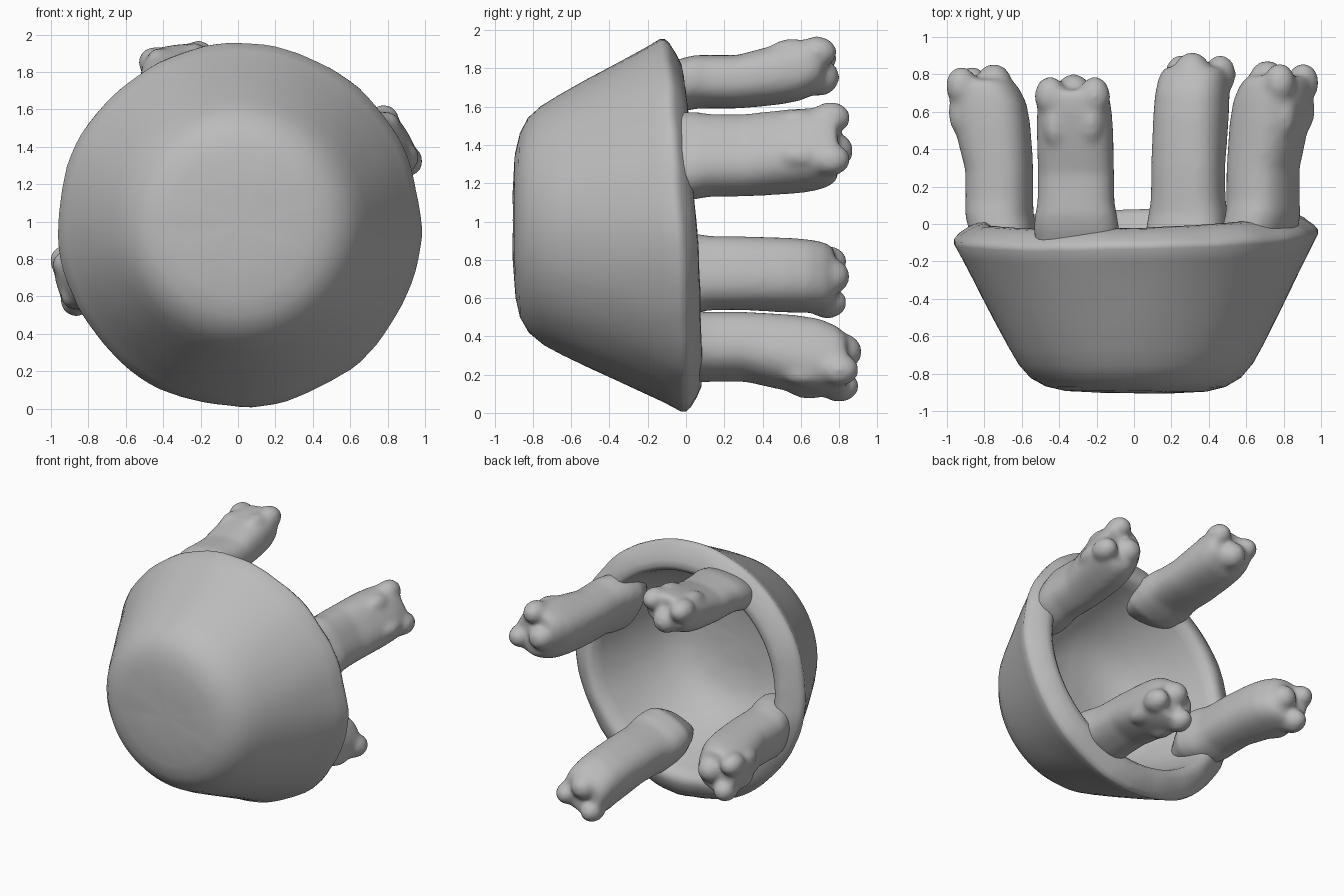
import bpy, bmesh, math
from mathutils import Vector, noise

if "Cube" in bpy.data.objects:
    bpy.data.objects.remove(bpy.data.objects["Cube"])

clay = bpy.data.materials.new("grey clay")
clay.diffuse_color = (0.5, 0.5, 0.5, 1)
clay.use_nodes = True
clay.node_tree.nodes["Principled BSDF"].inputs["Base Color"].default_value = clay.diffuse_color
CX, CZ = 0.01, 0.98


def finish(bm, name):
    bmesh.ops.recalc_face_normals(bm, faces=bm.faces)
    mesh = bpy.data.meshes.new(name)
    bm.to_mesh(mesh)
    bm.free()
    mesh.materials.append(clay)
    for p in mesh.polygons:
        p.use_smooth = True
    obj = bpy.data.objects.new(name, mesh)
    bpy.context.collection.objects.link(obj)
    return obj


def loft(bm, rings):
    """Skin a list of point rings and close both ends."""
    loops = [[bm.verts.new(p) for p in ring] for ring in rings]
    n = len(loops[0])
    for a, b in zip(loops, loops[1:]):
        for i in range(n):
            j = (i + 1) % n
            bm.faces.new((a[i], a[j], b[j], b[i]))
    bm.faces.new(loops[0])
    bm.faces.new(loops[-1][::-1])


# Thick bowl: (radius, y) from outer base, over the rim, to inner base
outline = [(0.02, -.905), (.2, -.903), (.38, -.893), (.48, -.87), (.56, -.825),
           (.625, -.75), (.68, -.655), (.755, -.51), (.815, -.39), (.875, -.27),
           (.93, -.16), (.97, -.085), (.97, -.06), (.95, -.035), (.9, .0),
           (.85, .025), (.805, .03), (.77, .005), (.745, -.06), (.705, -.2), (.65, -.34),
           (.58, -.48), (.5, -.59), (.38, -.66), (.2, -.69), (.02, -.695)]
N = 96
rings = []
for r, y in outline:
    ring = []
    for i in range(N):
        a = 2 * math.pi * i / N
        x, z = math.cos(a) * r, math.sin(a) * r
        f = (y + .9) / .9                      # the rim is tilted, the base is not
        p = Vector((x + CX, y + f * (.03 * x - .06 * z), z + CZ))
        n = noise.noise(p * 3.0) * .012 + noise.noise(p * 9.0) * .005
        p += Vector((x, 0, z)) * n + Vector((0, n * .6, 0))
        ring.append(p)
    rings.append(ring)
bm = bmesh.new()
loft(bm, rings)
finish(bm, "bowl")

# Leg sections: y, outward shift, thickness factor, width factor
sections = [(-.34, -.06, .15, .6), (-.24, -.06, .5, .9), (-.13, -.05, .9, 1.1),
            (-.03, -.02, 1, 1.15), (.05, 0, 1, 1.1), (.12, 0, 1, 1.03), (.28, 0, 1, 1.02),
            (.4, .02, 1.08, 1.02), (.52, .04, 1.14, 1.02), (.63, .06, 1.14, 1),
            (.71, .08, 1.02, .95), (.755, .095, .85, .82)]
# Toe lobes: sideways, outward, y, radius, length along the leg
toes = [(-.12, .165, .72, .085, 1.25), (.12, .165, .72, .085, 1.25),
        (.01, .03, .73, .1, 1.1), (-.1, .17, .58, .07, 1.8), (.09, .17, .56, .07, 1.8)]


def leg(name, x, z, angle, end, thick, width):
    a = math.radians(angle)
    out, side = Vector((math.cos(a), 0, math.sin(a))), Vector((-math.sin(a), 0, math.cos(a)))
    base, stretch = Vector((x, 0, z)), end / .81

    def place(s, o, y):
        return base + side * s + out * o + Vector((0, y * (stretch if y > 0 else 1), 0))

    bm = bmesh.new()
    rings = []
    for y, shift, ft, fw in sections:
        ring = []
        for i in range(32):
            t = 2 * math.pi * i / 32
            c, s = math.cos(t), math.sin(t)
            k = (abs(c) ** 2.6 + abs(s) ** 2.6) ** (-1 / 2.6)
            ring.append(place(s * k * width * fw, shift + c * k * thick * ft, y))
        rings.append(ring)
    loft(bm, rings)
    for s, o, y, r, length in toes:
        ball = bmesh.ops.create_icosphere(bm, subdivisions=3, radius=r)
        bmesh.ops.scale(bm, verts=ball["verts"], vec=(1, length, 1))
        bmesh.ops.translate(bm, verts=ball["verts"],
                            vec=place(s * width / .2, o * thick / .16, y))
    obj = finish(bm, name)
    # Fuse leg and toes into one soft clay form
    rm = obj.modifiers.new("fuse", "REMESH")
    rm.mode, rm.voxel_size, rm.use_smooth_shade = "VOXEL", .016, True
    sm = obj.modifiers.new("soften", "SMOOTH")
    sm.factor, sm.iterations = .5, 18


leg("upper_left_leg", -.31, 1.73, 98, .77, .135, .2)
leg("upper_right_leg", .69, 1.345, 30, .85, .17, .21)
leg("lower_left_leg", -.72, .73, 195, .83, .175, .185)
leg("lower_right_leg", .29, .345, -68, .9, .17, .19)
